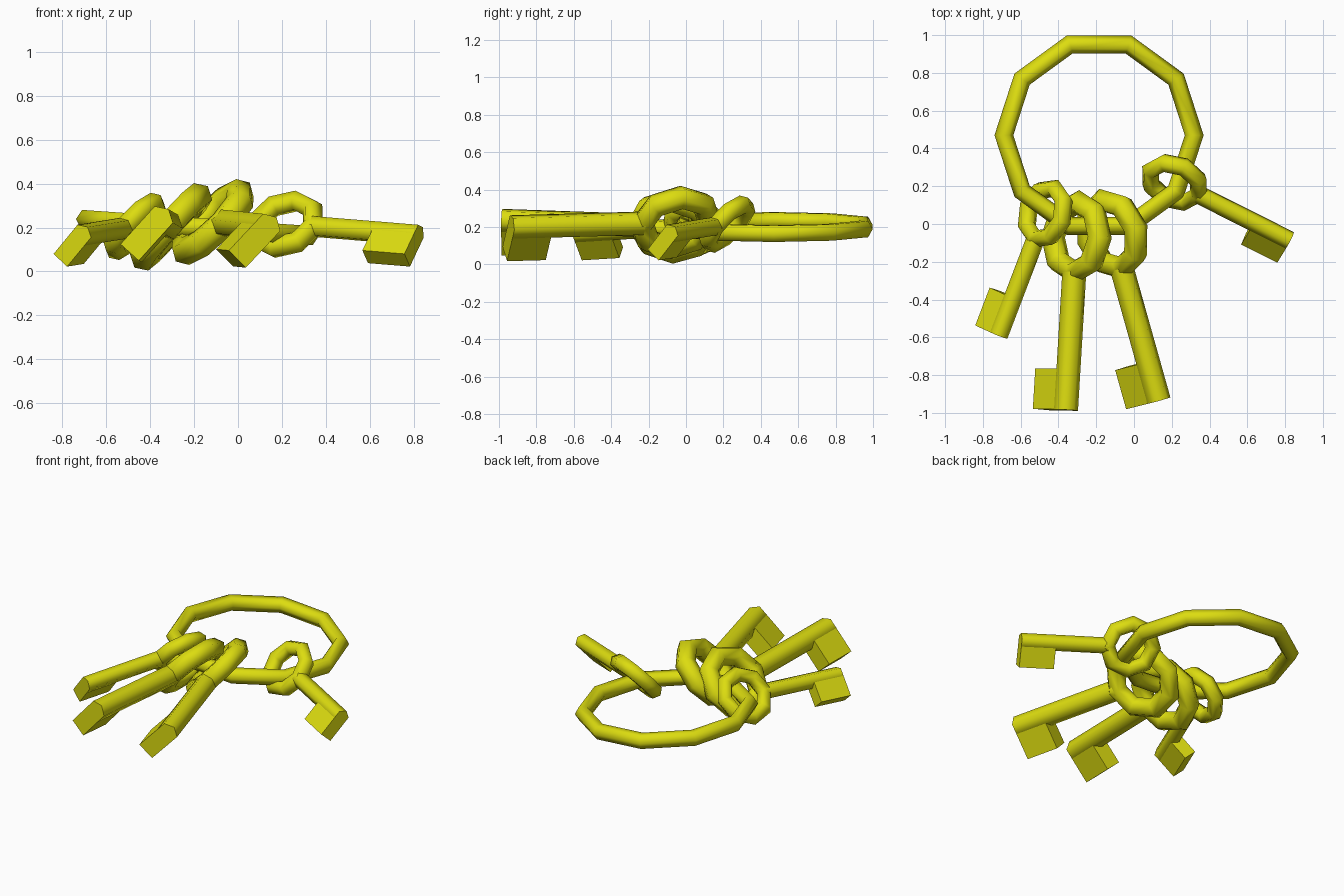
import bpy, bmesh, math
from mathutils import Vector, Matrix

cube = bpy.data.objects.get("Cube")
if cube:
    bpy.data.objects.remove(cube)

SIDES = 6  # sides of every round tube

yellow = bpy.data.materials.new("brass_yellow")
yellow.use_nodes = True
colour = (0.72, 0.72, 0.005, 1)
yellow.diffuse_color = colour
yellow.node_tree.nodes["Principled BSDF"].inputs["Base Color"].default_value = colour


def finish(name, bm, matrix):
    """Turn a bmesh into a named, smooth-shaded object."""
    bmesh.ops.recalc_face_normals(bm, faces=bm.faces)
    mesh = bpy.data.meshes.new(name)
    bm.to_mesh(mesh)
    bm.free()
    mesh.materials.append(yellow)
    ob = bpy.data.objects.new(name, mesh)
    ob.matrix_world = matrix
    bpy.context.collection.objects.link(ob)
    bpy.ops.object.select_all(action='DESELECT')
    ob.select_set(True)
    bpy.context.view_layer.objects.active = ob
    bpy.ops.object.shade_smooth_by_angle(angle=math.radians(65))
    return ob


def bridge(bm, a, b):
    for i in range(SIDES):
        j = (i + 1) % SIDES
        bm.faces.new((a[i], a[j], b[j], b[i]))


def torus(name, major, minor, segments, matrix):
    """Low-poly ring in the local XY plane with a corner on +X."""
    bm = bmesh.new()
    loops = []
    for s in range(segments):
        turn = Matrix.Rotation(math.tau * s / segments, 3, 'Z')
        angles = [math.tau * i / SIDES for i in range(SIDES)]
        loops.append([bm.verts.new(turn @ Vector((major + minor * math.cos(a), 0, minor * math.sin(a))))
                      for a in angles])
    for s in range(segments):
        bridge(bm, loops[s], loops[(s + 1) % segments])
    return finish(name, bm, matrix)


def shaft(name, start, end, radius, matrix):
    """Hexagonal rod along local X with corners on the Y axis."""
    bm = bmesh.new()
    loops = []
    for x in (start, end):
        angles = [math.tau * i / SIDES for i in range(SIDES)]
        loops.append([bm.verts.new((x, radius * math.cos(a), radius * math.sin(a))) for a in angles])
    bridge(bm, *loops)
    for loop in loops:
        bm.faces.new(loop)
    return finish(name, bm, matrix)


def box(name, low, high, matrix):
    bm = bmesh.new()
    low, high = Vector(low), Vector(high)
    size = Matrix.Diagonal((high - low).to_4d())
    bmesh.ops.create_cube(bm, size=1, matrix=Matrix.Translation((low + high) / 2) @ size)
    return finish(name, bm, matrix)


def key(name, centre, end, scale, tilt=48):
    """Key with its bow at centre and its shaft running to end, rolled by tilt."""
    centre, end = Vector(centre), Vector(end)
    along = (end - centre).normalized()
    side = Vector((-along.y, along.x, 0)).normalized()
    up = along.cross(side)
    t = math.radians(tilt)
    across = side * math.cos(t) + up * math.sin(t)
    normal = along.cross(across)
    matrix = Matrix((along, across, normal)).transposed().to_4x4()
    matrix.translation = centre
    length = (end - centre).length
    major, minor = 0.185 * scale, 0.065 * scale
    torus(name + "_bow", major, minor, 8, matrix)
    shaft(name + "_shaft", major, length, minor, matrix)
    half = minor * math.sqrt(3) / 2
    box(name + "_bit", (length - 0.215, -0.2 * scale, -half), (length, -minor / 2, half), matrix)


# Large carrying ring, slightly tipped
torus("carrying_ring", 0.505, 0.05, 10,
      Matrix.Translation((-0.185, 0.47, 0.2)) @ Matrix.Rotation(0.07, 4, 'Y'))

# Four keys hanging on the ring: two small outer ones, two large inner ones
key("right_small_key", (-0.47, 0.055, 0.205), (-0.716, -0.59, 0.165), 0.77)
key("right_large_key", (-0.305, -0.07, 0.203), (-0.36, -0.985, 0.235), 1.0)
key("left_large_key", (-0.115, -0.055, 0.225), (0.132, -0.935, 0.2), 1.0, 46)
key("left_small_key", (0.215, 0.22, 0.215), (0.825, -0.087, 0.165), 0.77)
